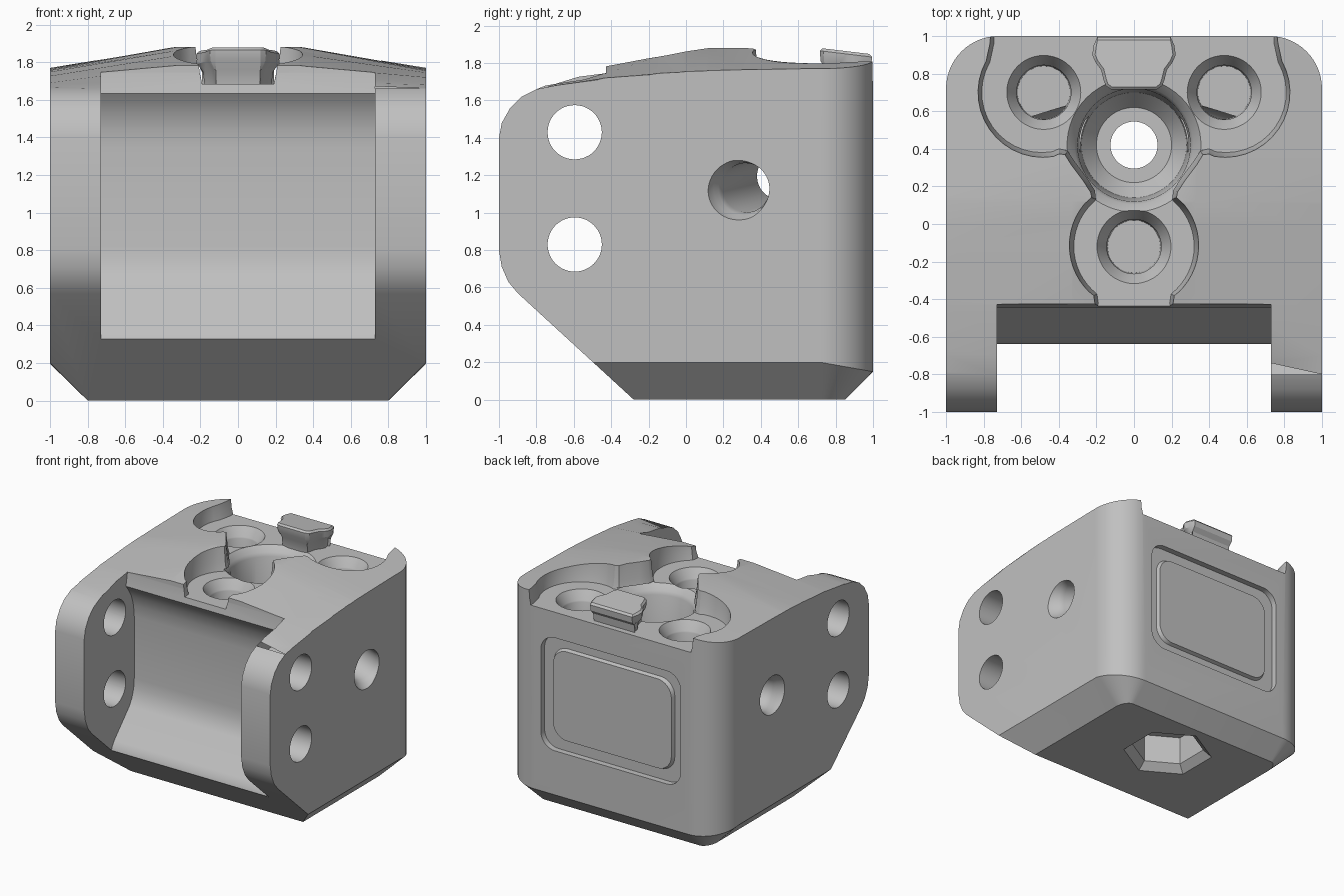
import bpy, bmesh, math
from mathutils import Vector

old = bpy.data.objects.get("Cube")
if old:
    bpy.data.objects.remove(old, do_unlink=True)

GREY = (0.53, 0.53, 0.53, 1)
mat = bpy.data.materials.new("plain grey")
mat.use_nodes = True
mat.diffuse_color = GREY
mat.node_tree.nodes["Principled BSDF"].inputs["Base Color"].default_value = GREY


def loft(name, rings):
    """Closed solid bridging equal-length rings of points, capped at both ends."""
    bm = bmesh.new()
    vs = [[bm.verts.new(p) for p in ring] for ring in rings]
    n = len(vs[0])
    for a, b in zip(vs, vs[1:]):
        for i in range(n):
            j = (i + 1) % n
            bm.faces.new((a[i], a[j], b[j], b[i]))
    bm.faces.new(vs[0])
    bm.faces.new(vs[-1])
    bmesh.ops.recalc_face_normals(bm, faces=bm.faces)
    me = bpy.data.meshes.new(name)
    bm.to_mesh(me)
    bm.free()
    me.materials.append(mat)
    ob = bpy.data.objects.new(name, me)
    bpy.context.collection.objects.link(ob)
    return ob


def turned(start, direction, profile, sides=48, phase=0.0):
    """Solid of revolution from (distance, radius) pairs along an axis."""
    d = Vector(direction).normalized()
    u = d.orthogonal().normalized() if abs(d.z) < 0.9 else Vector((1, 0, 0))
    v = d.cross(u)
    angles = [phase + math.tau * i / sides for i in range(sides)]
    return loft("cutter", [[Vector(start) + d * t + (u * math.cos(a) + v * math.sin(a)) * r
                            for a in angles] for t, r in profile])


def combine(target, cutter, operation="DIFFERENCE"):
    mod = target.modifiers.new("cut", "BOOLEAN")
    mod.operation, mod.solver, mod.object = operation, "EXACT", cutter
    with bpy.context.temp_override(object=target, active_object=target,
                                   selected_objects=[target]):
        bpy.ops.object.modifier_apply(modifier=mod.name)
    bpy.data.objects.remove(cutter, do_unlink=True)


def arc(cx, cy, r, a0, a1, n=14, ry=None):
    ry = r if ry is None else ry
    return [(cx + r * math.cos(a), cy + ry * math.sin(a))
            for a in (math.radians(a0 + (a1 - a0) * i / n) for i in range(n + 1))]


def mirrored(half):
    return half + [(-x, y) for x, y in reversed(half)]


def offset(pts, d):
    """Move an anticlockwise outline outwards by d."""
    out = []
    for i, (x, y) in enumerate(pts):
        p, q = pts[i - 1], pts[(i + 1) % len(pts)]
        t = Vector((q[0] - p[0], q[1] - p[1])).normalized()
        out.append((x + t.y * d, y - t.x * d))
    return out


def flat(pts, z):
    return [(x, y, z) for x, y in pts]


def rounded(w, h, r):
    return mirrored(arc(w - r, -h + r, r, -90, 0, 8) + arc(w - r, h - r, r, 0, 90, 8))


# Block: side profile with a roof that rises towards the middle (y, z, rise)
under = [(1.1, -0.1), (-0.17, -0.1), (-0.9, 0.57), (-0.95, 0.63), (-0.985, 0.71), (-1, 0.8),
         (-1, 1.4), (-0.985, 1.48), (-0.94, 1.56), (-0.88, 1.62), (-0.8, 1.66)]
roof = [(-0.7, 1.68, 0.02), (-0.44, 1.72, 0.06), (-0.15, 1.745, 0.09), (0, 1.755, 0.107),
        (0.12, 1.76, 0.12), (0.35, 1.765, 0.117), (0.7, 1.77, 0.11), (1.1, 1.77, 0.11)]
side = [(y, z, 0) for y, z in under] + roof
body = loft("body", [[(x, y, z + s * (1 - abs(x)) / 0.67) for y, z, s in side]
                     for x in (-1.1, -0.33, 0.33, 1.1)])
body.data.update()

# Plan shape: rounded rear corners and a chamfered foot
wall = mirrored([(1, -1.2)] + arc(0.72, 0.72, 0.28, 0, 90))
foot = mirrored([(0.8, -1.2)] + arc(0.72, 0.72, 0.08, 0, 90, ry=0.13))
shoulder = [(x, y, 0.2 - 0.05 * max(0, (y - 0.72) / 0.28)) for x, y in wall]
combine(body, loft("cutter", [flat(foot, 0), shoulder, flat(wall, 2.3)]), "INTERSECT")

# Front slot between the two arms
slot = [(-0.425, 1.95), (-0.427, 1.74), (-0.445, 1.635), (-0.41, 1.59), (-0.375, 1.53),
        (-0.345, 1.44), (-0.335, 1.34), (-0.335, 0.82), (-0.343, 0.74), (-0.365, 0.67),
        (-0.40, 0.61), (-0.60, 0.40), (-0.63, 0.355), (-0.645, 0.3), (-1.3, 0.3), (-1.3, 1.95)]
combine(body, loft("cutter", [[(x, y, z) for y, z in slot] for x in (-0.73, 0.73)]))

# Sunken top: three lobes joined by a neck, open at the front and the rear
FLOOR = 1.685
half = [(0.2, -0.6), (0.19, -0.42)] + arc(0, -0.12, 0.32, -52, 40)
half += [(0.2, 0.13), (0.205, 0.18), (0.25, 0.25), (0.31, 0.33), (0.35, 0.39), (0.4, 0.4)]
half += arc(0.49, 0.7, 0.32, -100, 30) + [(0.745, 0.96), (0.745, 1.2)]
outline = mirrored(half)
combine(body, loft("cutter", [flat(outline, FLOOR), flat(offset(outline, 0.015), 1.75),
                              flat(offset(outline, 0.035), 1.95)]))

# Central stepped bore running through to a hexagonal pocket underneath
combine(body, turned((0, 0.42, 0), (0, 0, 1), [(0.85, 0.2), (0.95, 0.28), (1.61, 0.3),
                                               (1.64, 0.315), (1.70, 0.37)], 64))
combine(body, turned((0, 0.42, 0), (0, 0, 1), [(-0.1, 0.125), (1.2, 0.125)]))
combine(body, turned((0, 0.42, 0), (0, 0, 1), [(-0.02, 0.38), (0.06, 0.29), (0.3, 0.29)],
                     6, math.pi / 6))

# Countersunk screw holes, one in each lobe
for x, y in ((0, -0.12), (0.48, 0.7), (-0.48, 0.7)):
    combine(body, turned((x, y, 0), (0, 0, 1), [(1.2, 0.14), (1.6, 0.145), (1.61, 0.15),
                                                (1.69, 0.2), (1.72, 0.2)]))

# Pin holes across both arms
for z in (1.43, 0.83):
    combine(body, turned((-1.2, -0.595, z), (1, 0, 0), [(0, 0.145), (2.4, 0.145)]))

# Slanted side holes with softened rims
for s in (-1, 1):
    combine(body, turned((s * 1.02, 0.295, 1.125), (-s, 0.3, 0.1),
                         [(-0.05, 0.18), (0.02, 0.16), (0.05, 0.142), (0.09, 0.132),
                          (0.82, 0.13)]))

# Rear label recess with a raised blank panel
def plate(name, w, h, y0, y1, taper=0.0):
    return loft(name, [[(x, y, z + 0.995) for x, z in rounded(w - t, h - t, 0.13)]
                       for y, t in ((y0, 0), (y1, taper))])


combine(body, plate("cutter", 0.65, 0.475, 1.1, 0.95))
panel = plate("rear_panel", 0.565, 0.39, 0.94, 0.98, 0.015)

# Flared locating tab at the rear of the sunken top
tab_half = [(0.12, 0.715), (0.15, 0.735), (0.163, 0.77), (0.175, 0.82), (0.205, 0.86),
            (0.222, 0.9), (0.215, 0.95), (0.195, 0.995)]
tab_out = mirrored(tab_half)


def tab_ring(d, z, slope):
    return [(x, min(y, 0.998), z - slope * (y - 0.72)) for x, y in offset(tab_out, d)]


tab = loft("locating_tab", [tab_ring(-0.045, FLOOR - 0.01, 0), tab_ring(-0.035, 1.76, 0.05),
                            tab_ring(-0.005, 1.81, 0.1), tab_ring(0, 1.865, 0.12),
                            tab_ring(-0.015, 1.88, 0.12)])

# Smooth the curves, keep the edges crisp
bpy.ops.object.select_all(action="DESELECT")
for ob in (body, panel, tab):
    ob.select_set(True)
bpy.context.view_layer.objects.active = body
bpy.ops.object.shade_smooth_by_angle(angle=math.radians(28))
